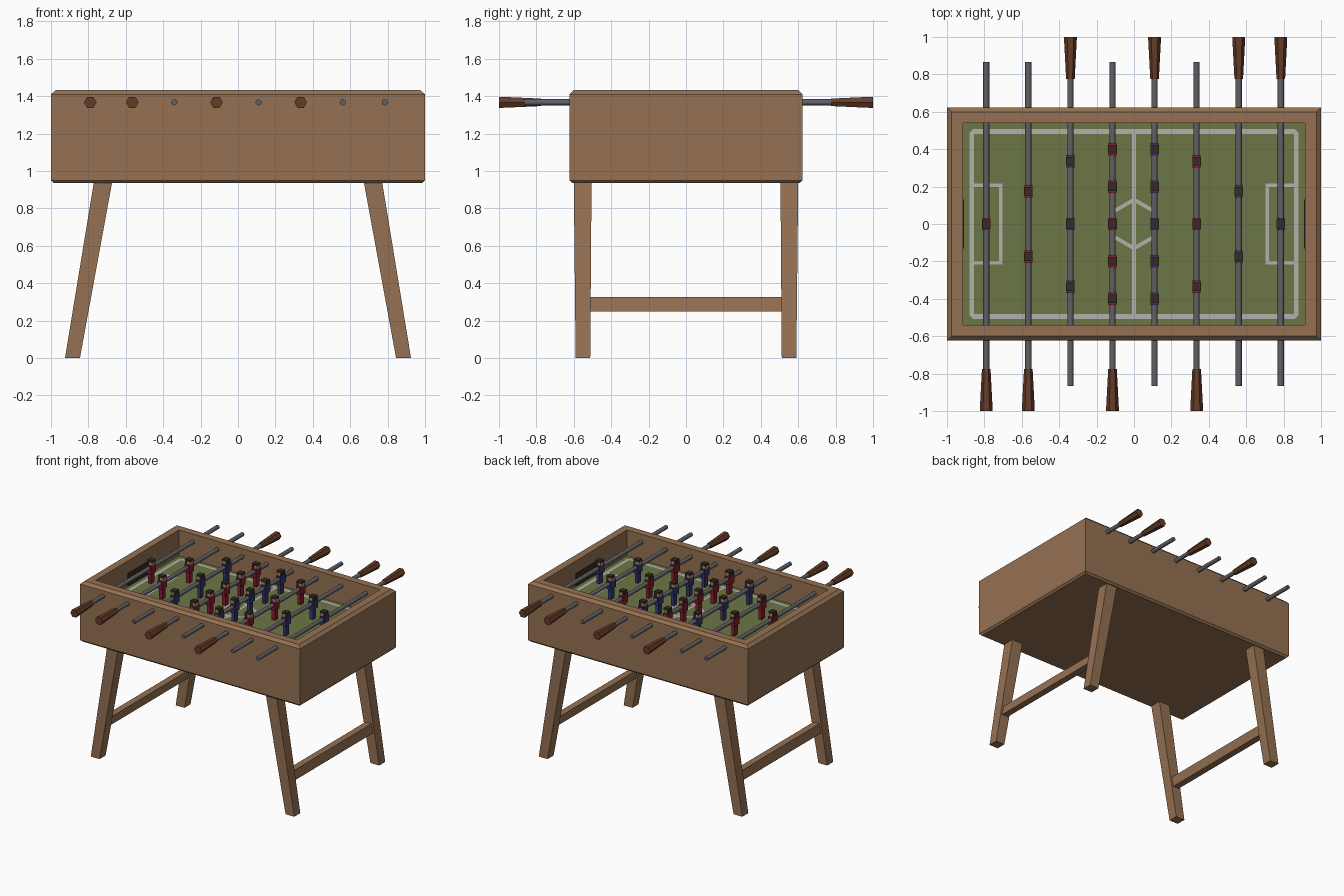
import bpy, bmesh, math
from mathutils import Vector, Matrix

if "Cube" in bpy.data.objects:
    bpy.data.objects.remove(bpy.data.objects["Cube"])

FIELD_Z, ROD_Z = 1.22, 1.367


def material(name, r, g, b):
    m = bpy.data.materials.new(name)
    m.diffuse_color = (r, g, b, 1)
    m.use_nodes = True
    m.node_tree.nodes["Principled BSDF"].inputs["Base Color"].default_value = m.diffuse_color
    return m


WOOD = material("wood", 0.30, 0.165, 0.085)
GRASS = material("pitch green", 0.15, 0.18, 0.061)
CHALK = material("line grey", 0.44, 0.44, 0.42)
STEEL = material("rod steel", 0.12, 0.12, 0.13)
GRIP = material("grip brown", 0.13, 0.045, 0.021)
RED = material("team red", 0.26, 0.012, 0.028)
BLUE = material("team blue", 0.035, 0.038, 0.16)
SKIN = material("skin tan", 0.40, 0.26, 0.16)
DARK = material("dark brown", 0.038, 0.024, 0.016)


def to_mesh(name, bm, mats, recalc=True):
    if recalc:
        bmesh.ops.recalc_face_normals(bm, faces=bm.faces)
    me = bpy.data.meshes.new(name)
    bm.to_mesh(me)
    bm.free()
    for m in mats:
        me.materials.append(m)
    return me


def place(name, mesh, loc=(0, 0, 0)):
    ob = bpy.data.objects.new(name, mesh)
    ob.location = loc
    bpy.context.collection.objects.link(ob)
    return ob


def loft(bm, rings, index=0):
    """Skin a list of equal-length point rings and cap both ends."""
    vs = [[bm.verts.new(p) for p in ring] for ring in rings]
    n = len(vs[0])
    faces = [bm.faces.new((a[i], a[(i + 1) % n], b[(i + 1) % n], b[i]))
             for a, b in zip(vs, vs[1:]) for i in range(n)]
    faces += [bm.faces.new(vs[0][::-1]), bm.faces.new(vs[-1])]
    for f in faces:
        f.material_index = index
    return faces[-1]


def rect(x0, x1, y0, y1, z):
    return [(x0, y0, z), (x1, y0, z), (x1, y1, z), (x0, y1, z)]


def box(bm, x0, x1, y0, y1, z0, z1, index=0):
    loft(bm, [rect(x0, x1, y0, y1, z0), rect(x0, x1, y0, y1, z1)], index)


# Cabinet: chamfered tray whose floor is the pitch
bm = bmesh.new()
floor = loft(bm, [rect(-x, x, -y, y, z) for x, y, z in (
    (0.985, 0.607, 0.935), (1.0, 0.622, 0.95), (1.0, 0.622, 1.41),
    (0.975, 0.6, 1.432), (0.915, 0.541, 1.432), (0.915, 0.541, FIELD_Z))])
floor.material_index = 1
place("cabinet", to_mesh("cabinet", bm, [WOOD, GRASS]))


# Pitch markings: flat mitred strokes
def stroke(bm, pts, width, closed=False):
    pts = [Vector(p) for p in pts]
    n = len(pts)
    pairs = []
    for i, p in enumerate(pts):
        d_in = (p - pts[i - 1]).normalized() if closed or i else None
        d_out = (pts[(i + 1) % n] - p).normalized() if closed or i < n - 1 else None
        d_in, d_out = d_in or d_out, d_out or d_in
        t = (d_in + d_out).normalized()
        off = Vector((-t.y, t.x)) * (width / 2 / max(t.dot(d_in), 0.3))
        pairs.append([bm.verts.new((*(p + s * off), FIELD_Z + 0.003)) for s in (1, -1)])
    for i in range(n if closed else n - 1):
        a, b = pairs[i], pairs[(i + 1) % n]
        f = bm.faces.new((a[0], a[1], b[1], b[0]))
        f.normal_update()
        if f.normal.z < 0:
            f.normal_flip()


bm = bmesh.new()
X, Y, C = 0.867, 0.495, 0.012
stroke(bm, [(-X + C, -Y), (X - C, -Y), (X, -Y + C), (X, Y - C),
            (X - C, Y), (-X + C, Y), (-X, Y - C), (-X, -Y + C)], 0.025, True)
stroke(bm, [(0, -Y), (0, Y)], 0.02)
stroke(bm, [(0.13 * math.sin(k * math.pi / 3), 0.13 * math.cos(k * math.pi / 3))
            for k in range(6)], 0.02, True)
for s in (-1, 1):
    stroke(bm, [(s * X, -0.207), (s * 0.713, -0.207), (s * 0.713, 0.207), (s * X, 0.207)], 0.02)
place("pitch_lines", to_mesh("pitch_lines", bm, [CHALK], recalc=False))

# Goal mouths on the inner end walls
for side, s in (("left", -1), ("right", 1)):
    bm = bmesh.new()
    xs = sorted((s * 0.916, s * 0.909))
    box(bm, xs[0], xs[1], -0.13, 0.13, FIELD_Z + 0.004, 1.33)
    place(side + "_goal", to_mesh("goal", bm, [DARK]))

# Splayed tapering legs and the stretcher joining each pair
for side, sx in (("left", -1), ("right", 1)):
    for end, sy in (("front", -1), ("back", 1)):
        bm = bmesh.new()
        loft(bm, [rect(sx * 0.845, sx * 0.925, sy * 0.512, sy * 0.59, 0),
                  rect(sx * 0.672, sx * 0.77, sy * 0.505, sy * 0.6, 0.945)])
        place(f"{end}_{side}_leg", to_mesh("leg", bm, [WOOD]))
    bm = bmesh.new()
    loft(bm, [rect(sx * (c - 0.027), sx * (c + 0.027), -0.53, 0.53, z)
              for c, z in ((0.841, 0.25), (0.828, 0.325))])
    place(side + "_stretcher", to_mesh("stretcher", bm, [WOOD]))


# Rods and hexagonal grips run along y
def ring(radius, y, sides, turn=0.0):
    return [(radius * math.cos(turn + k * math.tau / sides), y,
             radius * math.sin(turn + k * math.tau / sides)) for k in range(sides)]


bm = bmesh.new()
loft(bm, [ring(0.0165, y, 12) for y in (-0.866, 0.866)])
for f in bm.faces:
    f.smooth = len(f.verts) == 4
for e in bm.edges:
    e.smooth = all(len(f.verts) == 4 for f in e.link_faces)
rod_mesh = to_mesh("rod", bm, [STEEL])

grips = {}
for s in (-1, 1):
    bm = bmesh.new()
    loft(bm, [ring(r, s * y, 6) for r, y in ((0.023, 0.775), (0.034, 0.985), (0.034, 1.0))])
    grips[s] = to_mesh("grip", bm, [GRIP])


# Player figure, facing along +x or -x
def player_mesh(shirt, facing):
    bm = bmesh.new()
    box(bm, -0.013, 0.015, -0.022, 0.022, 1.24, 1.335)           # legs
    box(bm, -0.021, 0.021, -0.033, 0.033, 1.325, 1.39)           # torso
    box(bm, -0.018, 0.022, -0.02, 0.02, 1.388, 1.418, 1)         # head
    box(bm, -0.023, 0.023, -0.023, 0.023, 1.414, 1.43, 2)        # hair top
    box(bm, -0.023, -0.006, -0.023, 0.023, 1.392, 1.416, 2)      # hair back
    if facing < 0:
        bmesh.ops.rotate(bm, verts=bm.verts, matrix=Matrix.Rotation(math.pi, 3, 'Z'))
    return to_mesh("player", bm, [shirt, SKIN, DARK])


teams = {"red": player_mesh(RED, 1), "blue": player_mesh(BLUE, -1)}
rows = {1: [0], 2: [-0.175, 0.175], 3: [-0.335, 0, 0.335], 5: [-0.4, -0.2, 0, 0.2, 0.4]}
layout = [("red", 1), ("red", 2), ("blue", 3), ("red", 5),
          ("blue", 5), ("red", 3), ("blue", 2), ("blue", 1)]
for i, (team, count) in enumerate(layout):
    x = -0.79 + 0.225 * i
    place(f"rod_{i + 1}", rod_mesh, (x, 0, ROD_Z))
    place(f"grip_{i + 1}", grips[-1 if team == "red" else 1], (x, 0, ROD_Z))
    for k, y in enumerate(rows[count]):
        place(f"{team}_player_{i + 1}_{k + 1}", teams[team], (x, y, 0))
